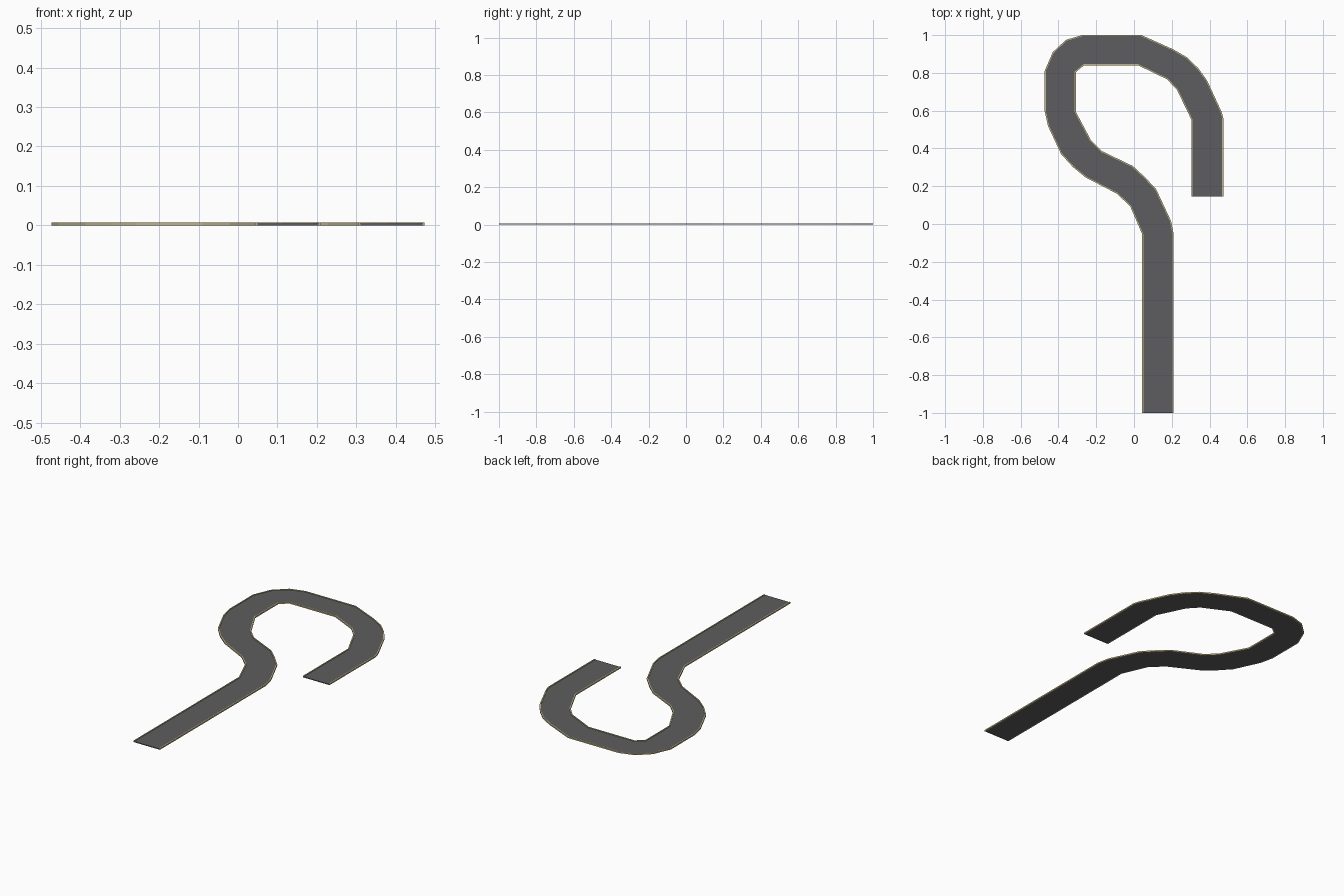
import bpy, bmesh
from mathutils import Vector

if "Cube" in bpy.data.objects:
    bpy.data.objects.remove(bpy.data.objects["Cube"])

# Left and right borders of the road, from the straight end to the hook end
LEFT = [(.043, -1), (.043, -.053), (-.02, .093), (-.09, .16), (-.257, .247),
        (-.322, .3), (-.386, .37), (-.455, .518), (-.473, .598), (-.473, .81),
        (-.43, .91), (-.36, .975), (-.275, 1), (.04, 1), (.207, .925),
        (.28, .883), (.34, .825), (.387, .76), (.464, .593), (.473, .56),
        (.473, .145)]
RIGHT = [(.21, -1), (.21, -.053), (.196, .016), (.117, .185), (.058, .248),
         (-.006, .307), (-.17, .386), (-.228, .444), (-.308, .594),
         (-.308, .804), (-.265, .84), (.022, .84), (.175, .766), (.228, .709),
         (.305, .55), (.305, .145)]

CURB = 0.006
ROAD_TOP, CURB_TOP = 0.0045, 0.0075


def offset(points, d):
    """Mitred offset of an open polyline; positive d moves to its right."""
    pts = [Vector(p) for p in points]
    normals = []
    for a, b in zip(pts, pts[1:]):
        t = (b - a).normalized()
        normals.append(Vector((t.y, -t.x)))
    out = []
    for i, p in enumerate(pts):
        n0, n1 = normals[max(i - 1, 0)], normals[min(i, len(normals) - 1)]
        out.append(p + (n0 + n1) * d / (1 + n0.dot(n1)))
    return out


def slab(name, outline, height, color):
    """Flat plate raised from the ground out of a closed outline."""
    bm = bmesh.new()
    face = bm.faces.new([bm.verts.new((p[0], p[1], 0)) for p in outline])
    ext = bmesh.ops.extrude_face_region(bm, geom=[face], use_keep_orig=True)
    verts = [v for v in ext["geom"] if isinstance(v, bmesh.types.BMVert)]
    bmesh.ops.translate(bm, verts=verts, vec=(0, 0, height))
    bmesh.ops.recalc_face_normals(bm, faces=bm.faces)
    bmesh.ops.triangulate(bm, faces=[f for f in bm.faces if len(f.verts) > 4])
    me = bpy.data.meshes.new(name)
    bm.to_mesh(me)
    bm.free()
    mat = bpy.data.materials.new(name + "_color")
    mat.diffuse_color = color
    mat.use_nodes = True
    mat.node_tree.nodes["Principled BSDF"].inputs["Base Color"].default_value = mat.diffuse_color
    me.materials.append(mat)
    ob = bpy.data.objects.new(name, me)
    bpy.context.collection.objects.link(ob)


# Asphalt between the curbs
left_in, right_in = offset(LEFT, CURB), offset(RIGHT, -CURB)
slab("road", left_in + right_in[::-1], ROAD_TOP, (.11, .11, .115, 1))

# Thin raised curbs along both borders
for name, edge, inner in (("left_curb", LEFT, left_in),
                          ("right_curb", RIGHT, right_in)):
    slab(name, list(edge) + inner[::-1], CURB_TOP, (.55, .47, .25, 1))
